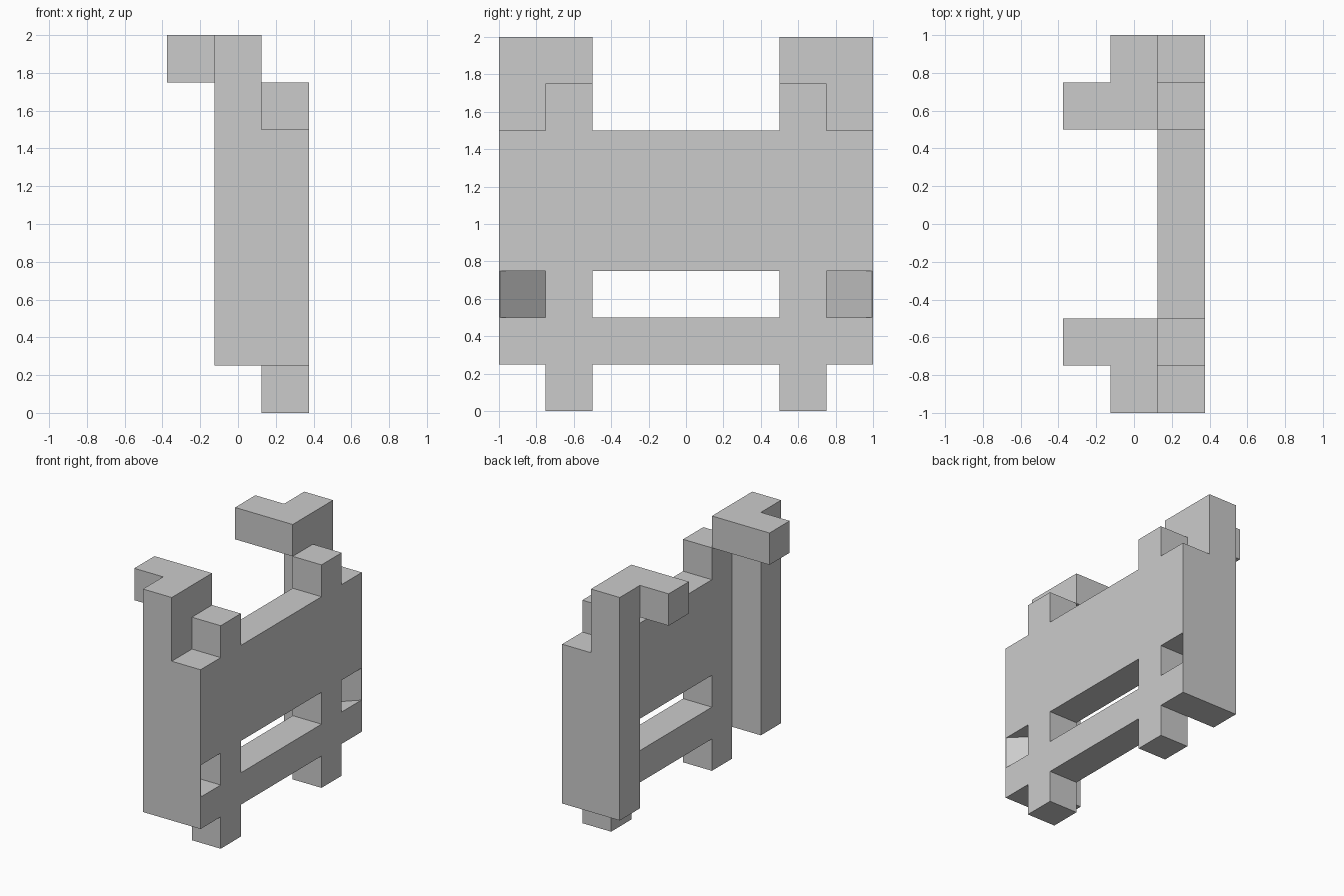
import bpy, bmesh
from mathutils import Vector

if "Cube" in bpy.data.objects:
    bpy.data.objects.remove(bpy.data.objects["Cube"])

gray = bpy.data.materials.new("plain gray")
gray.diffuse_color = (0.6, 0.6, 0.6, 1)
gray.use_nodes = True
gray.node_tree.nodes["Principled BSDF"].inputs["Base Color"].default_value = gray.diffuse_color


def prism(name, points, direction):
    """Closed solid made by sweeping a flat outline along a direction."""
    bm = bmesh.new()
    face = bm.faces.new([bm.verts.new(p) for p in points])
    out = bmesh.ops.extrude_face_region(bm, geom=[face], use_keep_orig=True)
    verts = [v for v in out["geom"] if isinstance(v, bmesh.types.BMVert)]
    bmesh.ops.translate(bm, verts=verts, vec=Vector(direction))
    bmesh.ops.recalc_face_normals(bm, faces=bm.faces)
    mesh = bpy.data.meshes.new(name)
    bm.to_mesh(mesh)
    bm.free()
    mesh.materials.append(gray)
    obj = bpy.data.objects.new(name, mesh)
    bpy.context.collection.objects.link(obj)
    return obj


def plan_prism(name, outline, z0, z1):
    return prism(name, [(x, y, z0) for x, y in outline], (0, 0, z1 - z0))


# Front panel with two legs and two raised teeth
half = [(.5, 1.5), (.5, 1.75), (.75, 1.75), (.75, 1.5), (1, 1.5), (1, .25),
        (.75, .25), (.75, 0), (.5, 0), (.5, .25)]
outline = half + [(-y, z) for y, z in reversed(half)]
panel = prism("front_panel", [(.125, y, z) for y, z in outline], (.25, 0, 0))

joins, cuts = [], []
for s in (1, -1):
    # Side columns behind the panel, topped with L-shaped hooks
    joins.append(plan_prism("side_column", [(-.125, s * .75), (.125, s * .75),
                                            (.125, s), (-.125, s)], .25, 1.75))
    joins.append(plan_prism("top_hook", [(-.375, s * .5), (.125, s * .5), (.125, s),
                                         (-.125, s), (-.125, s * .75),
                                         (-.375, s * .75)], 1.75, 2))
    # Wedge-shaped corner recesses
    cuts.append(plan_prism("recess_cutter", [(.13, s * .75), (.5, s * .75),
                                             (.5, s * .995), (.375, s * .995)], .5, .75))
# Long slot through the panel
cuts.append(plan_prism("slot_cutter", [(0, -.5), (.5, -.5), (.5, .5), (0, .5)], .5, .75))

# Merge everything into one clean shell
for helper in joins + cuts:
    mod = panel.modifiers.new(helper.name, "BOOLEAN")
    mod.operation = "UNION" if helper in joins else "DIFFERENCE"
    mod.solver = "EXACT"
    mod.object = helper
    helper.hide_render = True
bpy.context.view_layer.update()
graph = bpy.context.evaluated_depsgraph_get()
shell = bpy.data.meshes.new_from_object(panel.evaluated_get(graph))
panel.modifiers.clear()
panel.data = shell
panel.name = "panel_frame"
for helper in joins + cuts:
    bpy.data.objects.remove(helper)
